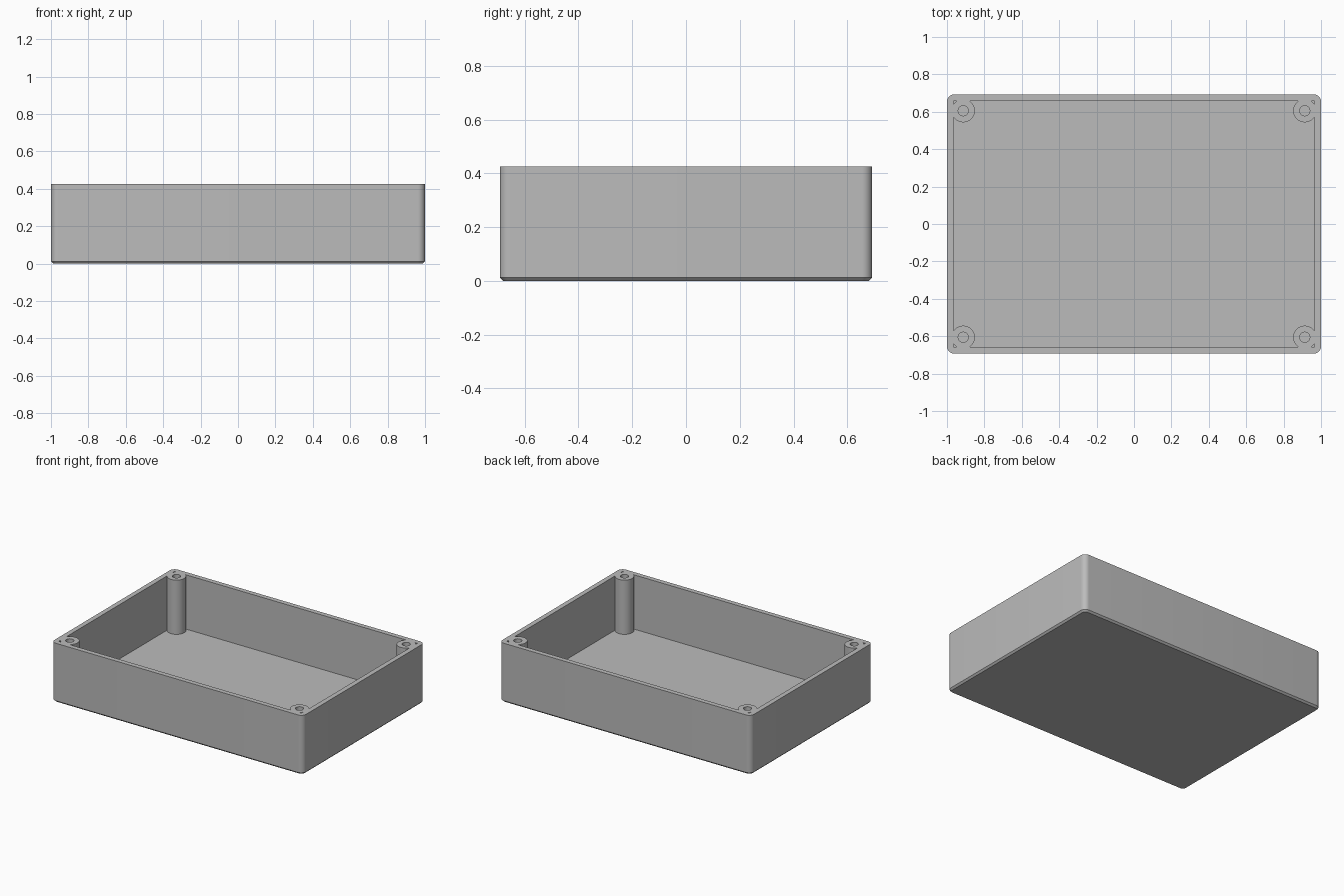
import bpy, bmesh
from mathutils import Matrix

old = bpy.data.objects.get("Cube")
if old:
    bpy.data.objects.remove(old, do_unlink=True)

LENGTH, WIDTH, HEIGHT = 2.0, 1.385, 0.425
WALL, FLOOR = 0.035, 0.035
CORNER, CHAMFER = 0.038, 0.012
POST_INSET, POST_R, HOLE_R, HOLE_DEPTH = 0.087, 0.062, 0.027, 0.32

grey = bpy.data.materials.new("grey plastic")
grey.use_nodes = True
grey.diffuse_color = (0.5, 0.5, 0.5, 1)
grey.node_tree.nodes["Principled BSDF"].inputs["Base Color"].default_value = grey.diffuse_color


def add_object(name, bm):
    bmesh.ops.recalc_face_normals(bm, faces=bm.faces)
    mesh = bpy.data.meshes.new(name)
    bm.to_mesh(mesh)
    bm.free()
    mesh.materials.append(grey)
    obj = bpy.data.objects.new(name, mesh)
    bpy.context.collection.objects.link(obj)
    return obj


def box(bm, sx, sy, z0, z1):
    m = Matrix.Translation((0, 0, (z0 + z1) / 2)) @ Matrix.Diagonal((sx, sy, z1 - z0, 1))
    bmesh.ops.create_cube(bm, size=1, matrix=m)


def corner_cylinders(name, radius, z0, z1):
    """One upright cylinder at each screw position."""
    bm = bmesh.new()
    for sx in (-1, 1):
        for sy in (-1, 1):
            at = (sx * (LENGTH / 2 - POST_INSET), sy * (WIDTH / 2 - POST_INSET), (z0 + z1) / 2)
            bmesh.ops.create_cone(bm, cap_ends=True, segments=48, radius1=radius, radius2=radius,
                                  depth=z1 - z0, matrix=Matrix.Translation(at))
    return add_object(name, bm)


def subtract(target, cutter):
    cutter.hide_render = True
    mod = target.modifiers.new("cut", 'BOOLEAN')
    mod.operation, mod.solver, mod.object = 'DIFFERENCE', 'EXACT', cutter
    bpy.context.view_layer.objects.active = target
    bpy.ops.object.modifier_apply(modifier=mod.name)
    bpy.data.objects.remove(cutter, do_unlink=True)


# Outer shell: rounded upright corners, chamfered bottom edge
bm = bmesh.new()
box(bm, LENGTH, WIDTH, 0, HEIGHT)
upright = [e for e in bm.edges if abs(e.verts[0].co.z - e.verts[1].co.z) > 0.1]
bmesh.ops.bevel(bm, geom=upright, offset=CORNER, segments=10, profile=0.5, affect='EDGES')
bottom = [e for e in bm.edges if max(v.co.z for v in e.verts) < 0.001]
bmesh.ops.bevel(bm, geom=bottom, offset=CHAMFER, segments=1, affect='EDGES')
tray = add_object("enclosure_tray", bm)

# Cavity, leaving the corner screw posts standing
bm = bmesh.new()
box(bm, LENGTH - 2 * WALL, WIDTH - 2 * WALL, FLOOR, HEIGHT + 0.1)
cavity = add_object("cavity_cutter", bm)
subtract(cavity, corner_cylinders("post_shapes", POST_R, FLOOR - 0.1, HEIGHT + 0.2))
subtract(tray, cavity)

# Screw holes down the posts
subtract(tray, corner_cylinders("screw_hole_cutter", HOLE_R, HEIGHT - HOLE_DEPTH, HEIGHT + 0.1))

# Smooth round faces, keep the edges crisp
bpy.ops.object.select_all(action='DESELECT')
tray.select_set(True)
bpy.context.view_layer.objects.active = tray
bpy.ops.object.shade_smooth_by_angle(angle=0.5)
